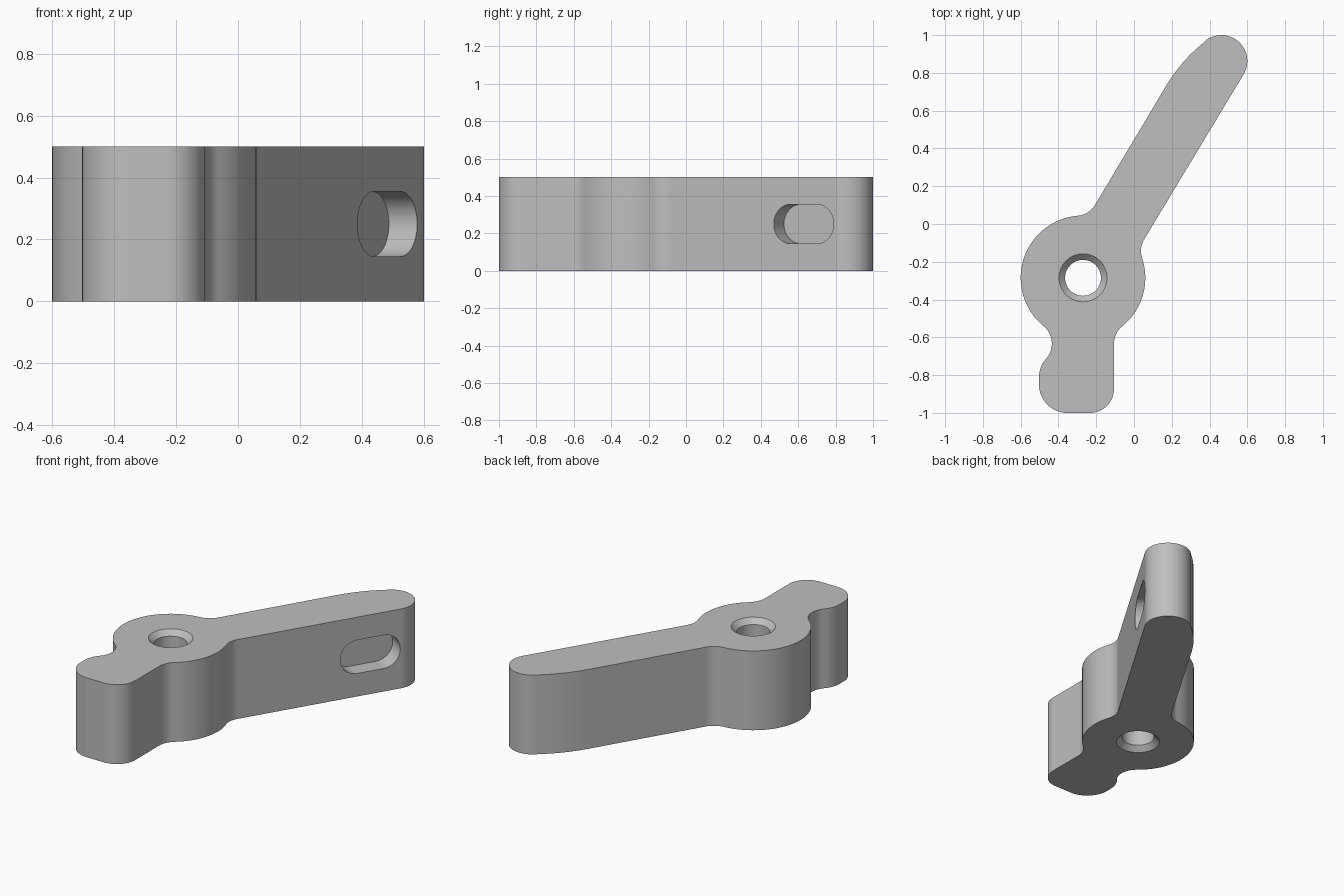
import bpy, bmesh
from math import sin, cos, radians, pi
from mathutils import Vector, Matrix

cube = bpy.data.objects.get("Cube")
if cube:
    bpy.data.objects.remove(cube, do_unlink=True)

HEIGHT = 0.5
HUB = (-0.27, -0.285)
HUB_R = 0.33
FILLET = 0.12

grey = bpy.data.materials.new("plain grey")
grey.use_nodes = True
grey.diffuse_color = (0.52, 0.52, 0.52, 1)
grey.node_tree.nodes["Principled BSDF"].inputs["Base Color"].default_value = grey.diffuse_color


def arc(centre, r, start, end):
    """Points along an arc, angles in degrees."""
    n = max(6, int(abs(end - start) / 4))
    angles = [radians(start + (end - start) * i / n) for i in range(n + 1)]
    return [(centre[0] + r * cos(a), centre[1] + r * sin(a)) for a in angles]


def make_object(name, bm):
    bmesh.ops.recalc_face_normals(bm, faces=bm.faces)
    mesh = bpy.data.meshes.new(name)
    bm.to_mesh(mesh)
    bm.free()
    mesh.materials.append(grey)
    obj = bpy.data.objects.new(name, mesh)
    bpy.context.collection.objects.link(obj)
    return obj


def prism(name, points, depth):
    """Closed outline extruded along z."""
    bm = bmesh.new()
    face = bm.faces.new([bm.verts.new((x, y, 0)) for x, y in points])
    side = bmesh.ops.extrude_face_region(bm, geom=[face])["geom"]
    verts = [v for v in side if isinstance(v, bmesh.types.BMVert)]
    bmesh.ops.translate(bm, verts=verts, vec=(0, 0, depth))
    return make_object(name, bm)


def lathe(name, profile, centre, steps=72):
    """Solid of revolution from (radius, z) rings, capped at both ends."""
    bm = bmesh.new()
    rings = [[bm.verts.new((centre[0] + r * cos(2 * pi * i / steps),
                            centre[1] + r * sin(2 * pi * i / steps), z))
              for i in range(steps)] for r, z in profile]
    for low, high in zip(rings, rings[1:]):
        for i in range(steps):
            j = (i + 1) % steps
            bm.faces.new((low[i], low[j], high[j], high[i]))
    bm.faces.new(rings[0])
    bm.faces.new(rings[-1])
    return make_object(name, bm)


# Lever outline, clockwise: arm, hub, then tab
outline = (
    arc((0.893, 0.304), 0.84, 149, 129)              # arm back shoulder
    + arc((0.463, 0.863), 0.137, 128, -31)           # arm tip
    + arc((0.157, -0.143), FILLET, 149, 198.4)       # arm to hub
    + arc(HUB, HUB_R, 18.4, -50.8)[1:]               # hub left side
    + arc((0.014, -0.634), FILLET, 129.2, 180)[1:]   # hub to tab
    + arc((-0.233, -0.873), 0.127, 0, -90)           # tab corners
    + arc((-0.353, -0.85), 0.15, -90, -180)
    + arc((-0.353, -0.812), 0.15, 180, 138.5)
    + arc((-0.555, -0.633), FILLET, -41.5, 50.6)[1:]  # notch
    + arc(HUB, HUB_R, 230.6, 95)[1:]                 # hub right side
    + arc((-0.309, 0.163), FILLET, 275, 329)[1:]     # hub to arm
)
lever = prism("lever", outline, HEIGHT)

# Pivot hole with a chamfer at both ends
EXTRA = 0.02
BORE, RIM = 0.095, 0.127
CHAMFER = RIM - BORE
hole = lathe("hole_cutter", [
    (RIM + EXTRA, -EXTRA), (BORE, CHAMFER),
    (BORE, HEIGHT - CHAMFER), (RIM + EXTRA, HEIGHT + EXTRA)], HUB)

# Blind rounded slot in the arm's outer face
SLOT_R, SLOT_DEPTH, HALF = 0.105, 0.105, 0.082
slot = prism("slot_cutter",
             arc((HALF, 0), SLOT_R, -90, 90) + arc((-HALF, 0), SLOT_R, 90, 270),
             SLOT_DEPTH + 0.1)
along = Vector((cos(radians(59)), sin(radians(59)), 0))
up = Vector((0, 0, 1))
outward = along.cross(up)
floor = Vector((0.481, 0.63, HEIGHT / 2)) - outward * SLOT_DEPTH
slot.matrix_world = Matrix.Translation(floor) @ Matrix((along, up, outward)).transposed().to_4x4()

bpy.context.view_layer.update()
bpy.ops.object.select_all(action='DESELECT')
bpy.context.view_layer.objects.active = lever
lever.select_set(True)
for cutter in (hole, slot):
    mod = lever.modifiers.new(cutter.name, 'BOOLEAN')
    mod.operation = 'DIFFERENCE'
    mod.solver = 'EXACT'
    mod.object = cutter
    bpy.ops.object.modifier_apply(modifier=mod.name)
    bpy.data.objects.remove(cutter, do_unlink=True)

# Smooth curves, crisp edges
bpy.ops.object.shade_smooth_by_angle(angle=radians(25))
normals = lever.modifiers.new("weighted_normals", 'WEIGHTED_NORMAL')
normals.keep_sharp = True
